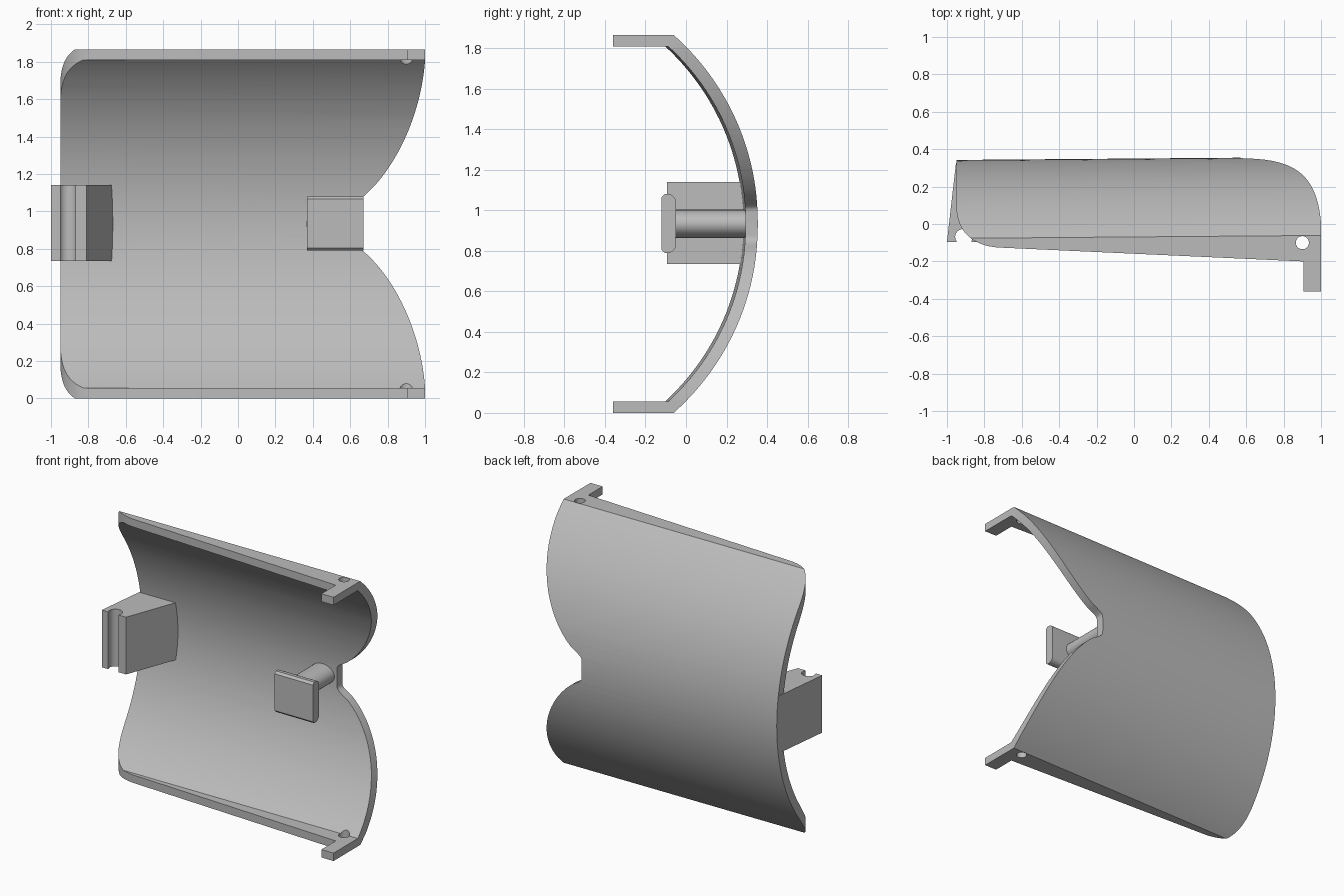
import bpy, bmesh
from math import sin, cos, pi, asin
from mathutils import Vector
from mathutils.geometry import interpolate_bezier

if "Cube" in bpy.data.objects:
    bpy.data.objects.remove(bpy.data.objects["Cube"])

MID = 0.933          # mid height
AXIS_Y = -0.898      # centre of the shell curve

grey = bpy.data.materials.new("light_grey")
grey.use_nodes = True
colour = (0.5, 0.5, 0.5, 1)
grey.diffuse_color = colour
grey.node_tree.nodes["Principled BSDF"].inputs["Base Color"].default_value = colour


def bezier(a, b, c, d, n=16):
    return [(p.x, p.y) for p in interpolate_bezier(*(Vector(v) for v in (a, b, c, d)), n)]


def ellipse(cx, cy, rx, ry, start=0, end=2 * pi, n=32):
    return [(cx + rx * cos(start + (end - start) * i / n),
             cy + ry * sin(start + (end - start) * i / n)) for i in range(n)]


def prism(name, points, axis, lo, hi):
    """Extrude a 2D outline along x, y or z."""
    place = {"x": lambda a, b, d: (d, a, b),
             "y": lambda a, b, d: (a, d, b),
             "z": lambda a, b, d: (a, b, d)}[axis]
    bm = bmesh.new()
    rings = [[bm.verts.new(place(a, b, d)) for a, b in points] for d in (lo, hi)]
    for ring in rings:
        bm.faces.new(ring)
    n = len(points)
    for i in range(n):
        j = (i + 1) % n
        bm.faces.new((rings[0][i], rings[0][j], rings[1][j], rings[1][i]))
    bmesh.ops.recalc_face_normals(bm, faces=bm.faces)
    mesh = bpy.data.meshes.new(name)
    bm.to_mesh(mesh)
    bm.free()
    mesh.materials.append(grey)
    obj = bpy.data.objects.new(name, mesh)
    bpy.context.collection.objects.link(obj)
    return obj


def cut(obj, cutter, operation="DIFFERENCE"):
    """Apply a boolean and discard the cutter."""
    mod = obj.modifiers.new("cut", "BOOLEAN")
    mod.operation, mod.object, mod.solver = operation, cutter, "EXACT"
    graph = bpy.context.evaluated_depsgraph_get()
    mesh = bpy.data.meshes.new_from_object(obj.evaluated_get(graph))
    obj.modifiers.clear()
    obj.data = mesh
    bpy.data.objects.remove(cutter)


# Curved shell with a flat flange along its top and bottom
def shell_arc(radius, half, n=48):
    a = asin(half / radius)
    return [(AXIS_Y + radius * cos(-a + 2 * a * i / n),
             MID + radius * sin(-a + 2 * a * i / n)) for i in range(n + 1)]


outer = shell_arc(1.248, MID)
inner = shell_arc(1.188, 0.877)
profile = ([(-0.5, 0)] + outer + [(-0.5, 2 * MID), (-0.5, MID + 0.877)]
           + inner[::-1] + [(-0.5, MID - 0.877)])
shell = prism("curved_shell", profile, "x", -1.1, 1.1)
for v in shell.data.vertices:
    v.co.y += 0.008 * v.co.x

# Side outline: rounded front corner, sloping flange edge and end tabs
outline = ([(-0.95, 0.6)]
           + bezier((-0.95, 0.09), (-0.945, -0.06), (-0.84, -0.12), (-0.72, -0.126))
           + [(0.905, -0.2), (0.905, -0.36), (1, -0.36), (1, 0.6)])
cut(shell, prism("outline_cutter", outline, "z", -0.2, 2.2), "INTERSECT")

# Flared notch in the open end
half = (bezier((1, 0.872), (0.975, 0.55), (0.82, 0.26), (0.65, 0.13), 24)
        + bezier((0.65, 0.13), (0.60, 0.1), (0.57, 0.09), (0.57, 0.06), 8)[1:])
half = [(1.2, 0.872)] + half
notch = [(x, MID + h) for x, h in half] + [(x, MID - h) for x, h in reversed(half)]
cut(shell, prism("notch_cutter", notch, "y", -0.7, 0.7))

# Pin holes through both flanges
cut(shell, prism("hole_cutter", ellipse(0.9, -0.1, 0.035, 0.035), "z", -0.2, 2.2))

# Tapered clip block with a round groove in its face
groove = ellipse(-0.91, -0.068, 0.046, 0.042, pi + 0.5, -0.5, 20)
block = [(-1, -0.095)] + [(-0.95, -0.095)] + groove + [
    (-0.869, -0.095), (-0.81, -0.095), (-0.66, 0.31), (-0.952, 0.325)]
clip = prism("clip_block", block, "z", 0.735, 1.14)

# Rounded post and square button plate
post = prism("button_post", ellipse(0.457, MID, 0.092, 0.07), "y", -0.08, 0.31)
bottom, top = 0.79, 1.08
plate_side = ([(-0.12, bottom + 0.015), (-0.105, bottom)]
              + ellipse(-0.09, bottom + 0.04, 0.04, 0.04, -pi / 2, 0, 8)
              + ellipse(-0.09, top - 0.04, 0.04, 0.04, 0, pi / 2, 8)
              + [(-0.105, top), (-0.12, top - 0.015)])
plate = prism("button_plate", plate_side, "x", 0.37, 0.67)

# Smooth curved faces, keep edges sharp
bpy.ops.object.select_all(action="DESELECT")
for obj in (shell, clip, post, plate):
    obj.select_set(True)
bpy.context.view_layer.objects.active = shell
bpy.ops.object.shade_smooth_by_angle(angle=0.5)
